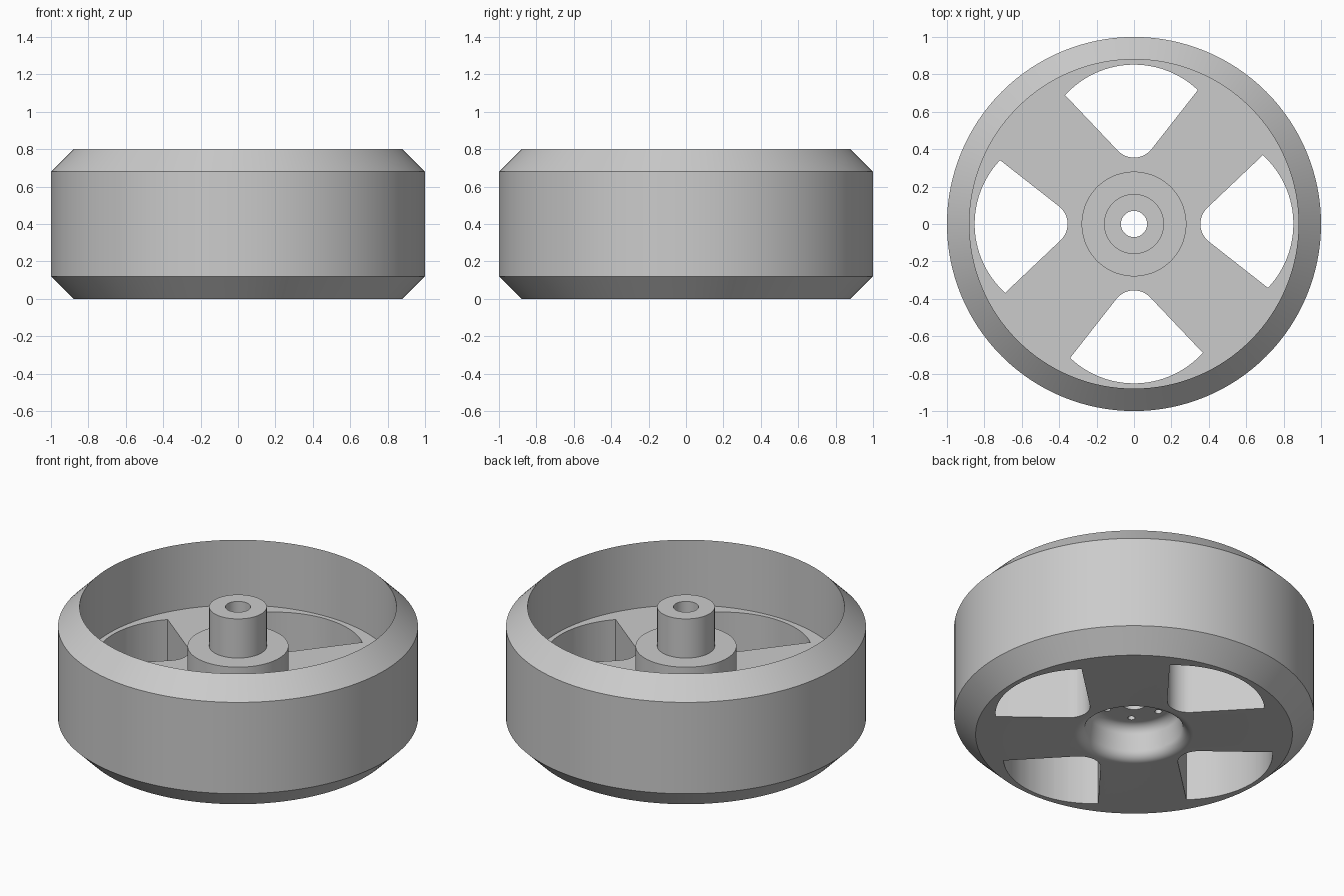
import bpy, bmesh
from math import sin, cos, pi, radians

if "Cube" in bpy.data.objects:
    bpy.data.objects.remove(bpy.data.objects["Cube"])

grey = bpy.data.materials.new("plain_grey")
grey.use_nodes = True
grey.diffuse_color = (0.6, 0.6, 0.6, 1)
grey.node_tree.nodes["Principled BSDF"].inputs["Base Color"].default_value = (0.6, 0.6, 0.6, 1)


def finish(name, bm):
    bmesh.ops.recalc_face_normals(bm, faces=bm.faces)
    mesh = bpy.data.meshes.new(name)
    bm.to_mesh(mesh)
    bm.free()
    mesh.materials.append(grey)
    obj = bpy.data.objects.new(name, mesh)
    bpy.context.collection.objects.link(obj)
    return obj


def arc(cx, cy, r, start, end, n):
    """Points on an arc, angles in degrees."""
    angles = [radians(start + (end - start) * i / n) for i in range(n + 1)]
    return [(cx + r * cos(a), cy + r * sin(a)) for a in angles]


def lathe(name, profile, steps=128):
    """Revolve a closed (radius, height) loop about z."""
    bm = bmesh.new()
    rings = []
    for s in range(steps):
        a = 2 * pi * s / steps
        rings.append([bm.verts.new((r * cos(a), r * sin(a), z)) for r, z in profile])
    n = len(profile)
    for s in range(steps):
        p, q = rings[s], rings[(s + 1) % steps]
        for i in range(n):
            j = (i + 1) % n
            bm.faces.new((p[i], q[i], q[j], p[j]))
    return finish(name, bm)


def add_prism(bm, outline, z0, z1, turn):
    """Extrude an outline, turned about the axle."""
    c, s = cos(turn), sin(turn)
    low, high = [[bm.verts.new((x * c - y * s, x * s + y * c, z)) for x, y in outline]
                 for z in (z0, z1)]
    bm.faces.new(low)
    bm.faces.new(high)
    n = len(outline)
    for i in range(n):
        j = (i + 1) % n
        bm.faces.new((low[i], low[j], high[j], high[i]))


# Wheel section: chamfered rim, thick web, stepped hub, recess underneath
rim = [(0.88, 0), (1, 0.12), (1, 0.68), (0.88, 0.8), (0.88, 0.4)]
hub = [(0.28, 0.4), (0.28, 0.56), (0.16, 0.56), (0.16, 0.8), (0.07, 0.8), (0.07, 0.2)]
recess = arc(0.2, 0.14, 0.06, 90, 10, 8) + arc(0.33, 0.06, 0.06, 190, 270, 8)
wheel = lathe("wheel", rim + hub + recess)

# Four spoke windows and a ring of blind screw holes
cutters = bmesh.new()
window = arc(0, 0.355, 0.497, 46.6, 137.8, 28) + arc(0, 0.475, 0.12, 225, 321, 12)
for k in range(4):
    add_prism(cutters, window, -0.1, 0.5, k * pi / 2)
screw_hole = arc(0.165, 0, 0.02, 0, 345, 23)
for k in range(6):
    add_prism(cutters, screw_hole, 0.15, 0.32, radians(55 + 60 * k))
cutter = finish("cutter", cutters)
cutter.hide_render = True

cut = wheel.modifiers.new("cut", "BOOLEAN")
cut.operation = "DIFFERENCE"
cut.solver = "EXACT"
cut.object = cutter

bpy.ops.object.select_all(action="DESELECT")
wheel.select_set(True)
bpy.context.view_layer.objects.active = wheel
bpy.ops.object.modifier_apply(modifier="cut")
bpy.data.objects.remove(cutter)
bpy.ops.object.shade_smooth_by_angle(angle=radians(30))
